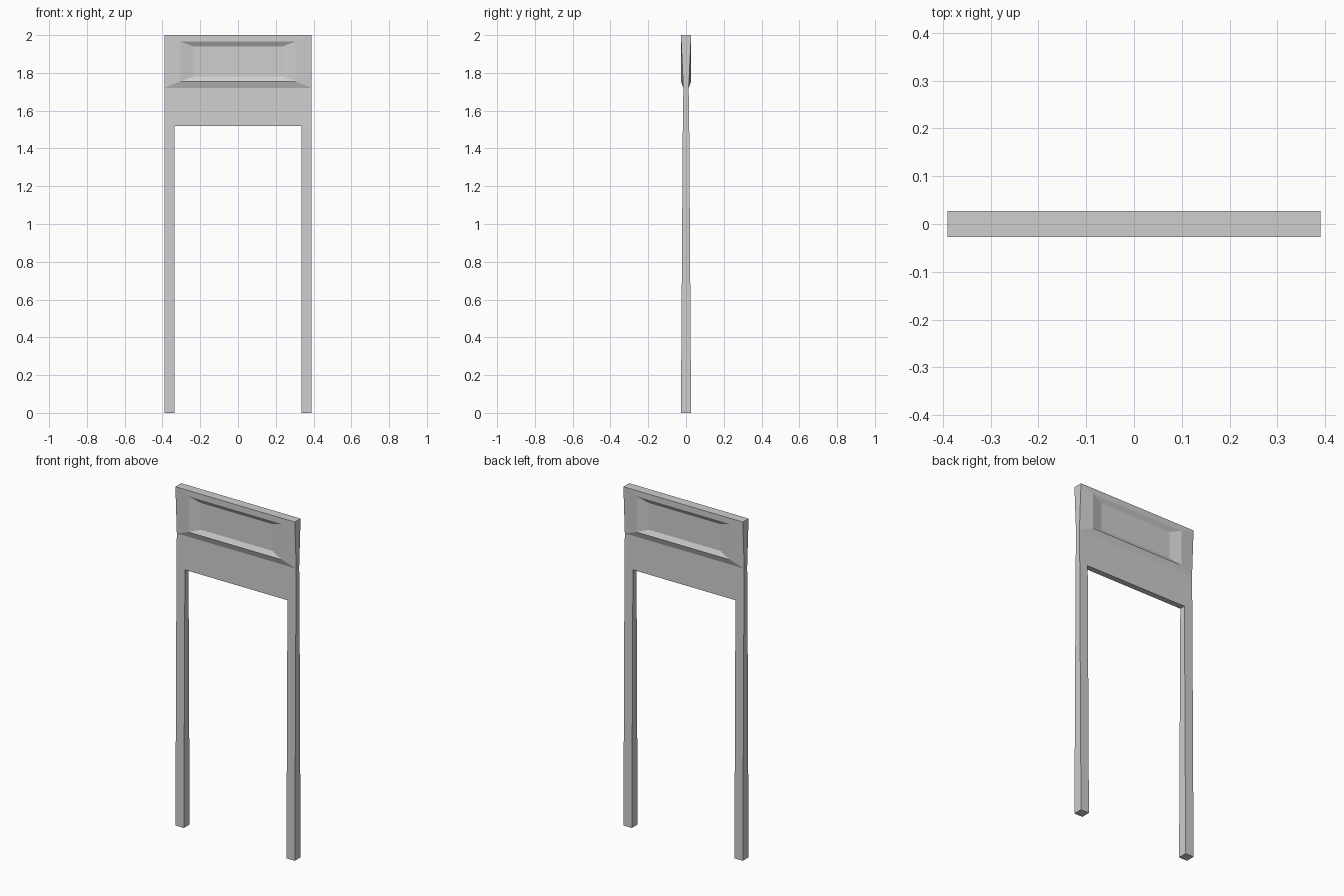
import bpy
import bmesh

if "Cube" in bpy.data.objects:
    bpy.data.objects.remove(bpy.data.objects["Cube"], do_unlink=True)

grey = bpy.data.materials.new("light_grey")
grey.use_nodes = True
COLOR = (0.62, 0.62, 0.62, 1)
grey.diffuse_color = COLOR
grey.node_tree.nodes["Principled BSDF"].inputs["Base Color"].default_value = COLOR

HALF_W, LEG_IN = 0.39, 0.335           # outer and inner half widths
Z_BEAM, Z_HEAD, Z_TOP = 1.52, 1.72, 2.0
THICK, MID, THIN = 0.027, 0.017, 0.014  # half depths


def tapered_block(x0, x1, z0, z1, d0, d1):
    """Block whose half depth goes from d0 at the bottom to d1 at the top."""
    bm = bmesh.new()
    bmesh.ops.create_cube(bm, size=2)
    for v in bm.verts:
        up = v.co.z > 0
        v.co.x = x1 if v.co.x > 0 else x0
        v.co.y *= d1 if up else d0
        v.co.z = z1 if up else z0
    return bm


def finish(name, bm):
    bmesh.ops.recalc_face_normals(bm, faces=bm.faces)
    mesh = bpy.data.meshes.new(name)
    bm.to_mesh(mesh)
    bm.free()
    mesh.materials.append(grey)
    obj = bpy.data.objects.new(name, mesh)
    bpy.context.collection.objects.link(obj)
    return obj


# Legs, tapering upward
for name, side in (("left_leg", 1), ("right_leg", -1)):
    x0, x1 = sorted((side * LEG_IN, side * HALF_W))
    finish(name, tapered_block(x0, x1, 0, Z_BEAM, THICK, MID))

# Thin panel joining the legs
finish("lower_panel", tapered_block(-HALF_W, HALF_W, Z_BEAM, Z_HEAD, MID, THIN))

# Header with a sloped frame and a sunken panel on both faces
head = tapered_block(-HALF_W, HALF_W, Z_HEAD, Z_TOP, THIN, THICK)
head.normal_update()
# each ring: half width, bottom, top, half depth
RINGS = ((0.305, 1.755, 1.966, THICK), (0.235, 1.782, 1.94, 0.012))
for face in [f for f in head.faces if abs(f.normal.y) > 0.9]:
    side = 1 if face.normal.y > 0 else -1
    for half_w, low, high, depth in RINGS:
        bmesh.ops.inset_individual(head, faces=[face], thickness=0.01)
        middle = face.calc_center_median().z
        for v in face.verts:
            v.co = (half_w if v.co.x > 0 else -half_w, side * depth,
                    high if v.co.z > middle else low)
finish("header", head)
